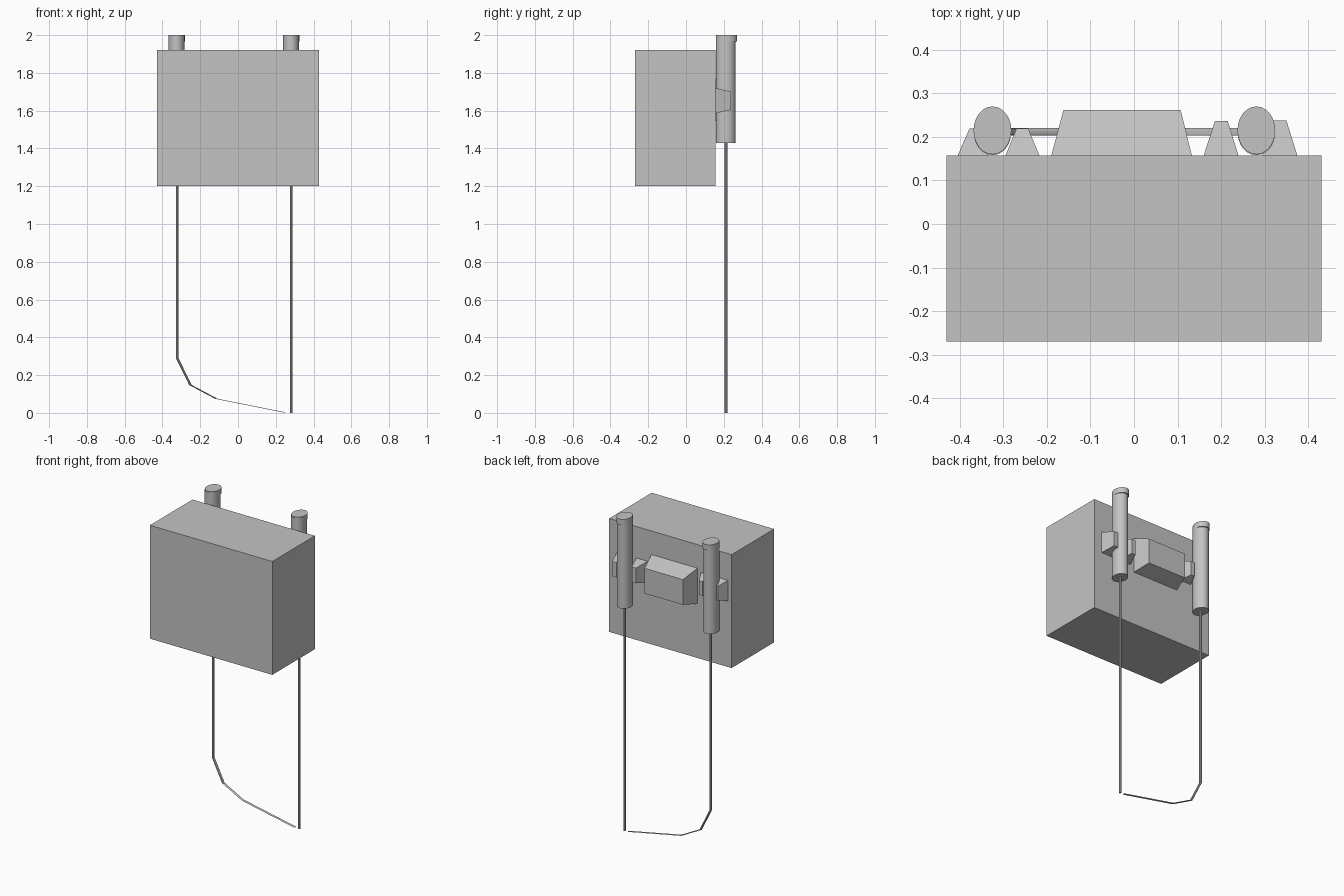
import bpy, math

if "Cube" in bpy.data.objects:
    bpy.data.objects.remove(bpy.data.objects["Cube"])

grey = bpy.data.materials.new("plain grey")
grey.diffuse_color = (0.55, 0.55, 0.55, 1)
grey.use_nodes = True
grey.node_tree.nodes["Principled BSDF"].inputs["Base Color"].default_value = grey.diffuse_color


def make(name, verts, faces):
    mesh = bpy.data.meshes.new(name)
    mesh.from_pydata(verts, [], faces)
    mesh.materials.append(grey)
    obj = bpy.data.objects.new(name, mesh)
    bpy.context.collection.objects.link(obj)
    return obj


def block(name, x, z, y, x2=None, z2=None):
    """Block from y[0] to y[1]; x2/z2 give the narrower far face."""
    verts = []
    for yy, xs, zs in ((y[0], x, z), (y[1], x2 or x, z2 or z)):
        verts += [(xs[0], yy, zs[0]), (xs[1], yy, zs[0]),
                  (xs[1], yy, zs[1]), (xs[0], yy, zs[1])]
    faces = [(0, 1, 2, 3), (7, 6, 5, 4)]
    faces += [(i, i + 4, (i + 1) % 4 + 4, (i + 1) % 4) for i in range(4)]
    return make(name, verts, faces)


def column(name, path, rx, ry, y, sides):
    """Horizontal elliptical rings joined from top to bottom along (x, z) points."""
    verts, faces = [], []
    for x, z in path:
        for i in range(sides):
            a = math.tau * i / sides
            verts.append((x + rx * math.cos(a), y + ry * math.sin(a), z))
    for k in range(len(path) - 1):
        for i in range(sides):
            j = (i + 1) % sides
            a, b = k * sides, (k + 1) * sides
            faces.append((a + i, b + i, b + j, a + j))
    last = (len(path) - 1) * sides
    faces.append(tuple(range(sides)))
    faces.append(tuple(reversed(range(last, last + sides))))
    return make(name, verts, faces)


# Main box
BACK = 0.157
block("main_box", (-0.43, 0.43), (1.2, 1.92), (-0.27, BACK))

# Central tapered housing on the back
block("back_housing", (-0.19, 0.133), (1.545, 1.77), (BACK, 0.262),
      (-0.162, 0.107), (1.57, 1.73))

# Tapered clamps either side of each cylinder
for name, x, x2, y, z in (
        ("left_outer_clamp", (-0.405, -0.335), (-0.378, -0.355), 0.219, (1.62, 1.75)),
        ("left_inner_clamp", (-0.295, -0.217), (-0.27, -0.243), 0.219, (1.62, 1.75)),
        ("right_inner_clamp", (0.16, 0.24), (0.186, 0.215), 0.237, (1.585, 1.72)),
        ("right_outer_clamp", (0.295, 0.375), (0.32, 0.35), 0.238, (1.585, 1.72))):
    block(name, x, z, (BACK, y), x2, (z[0] + 0.02, z[1] - 0.02))

# Cylinders with slightly bulging caps
for side, x in (("left", -0.325), ("right", 0.281)):
    cyl = column(side + "_cylinder", [(x, 1.995), (x, 1.43)], 0.043, 0.052, 0.21, 24)
    cap = column(side + "_cylinder_cap", [(x, 2.0), (x, 1.965)], 0.0435, 0.055, 0.215, 24)
    for o in (cyl, cap):
        for p in o.data.polygons:
            p.use_smooth = len(p.vertices) == 4
        o.data.set_sharp_from_angle(angle=math.radians(40))

# Straight tube and bent hose hanging below
column("straight_tube", [(0.282, 1.45), (0.282, 0.0)], 0.007, 0.009, 0.212, 8)
column("bent_hose", [(-0.322, 1.45), (-0.322, 0.29), (-0.252, 0.148),
                     (-0.115, 0.075), (0.25, 0.002)], 0.007, 0.009, 0.212, 8)
